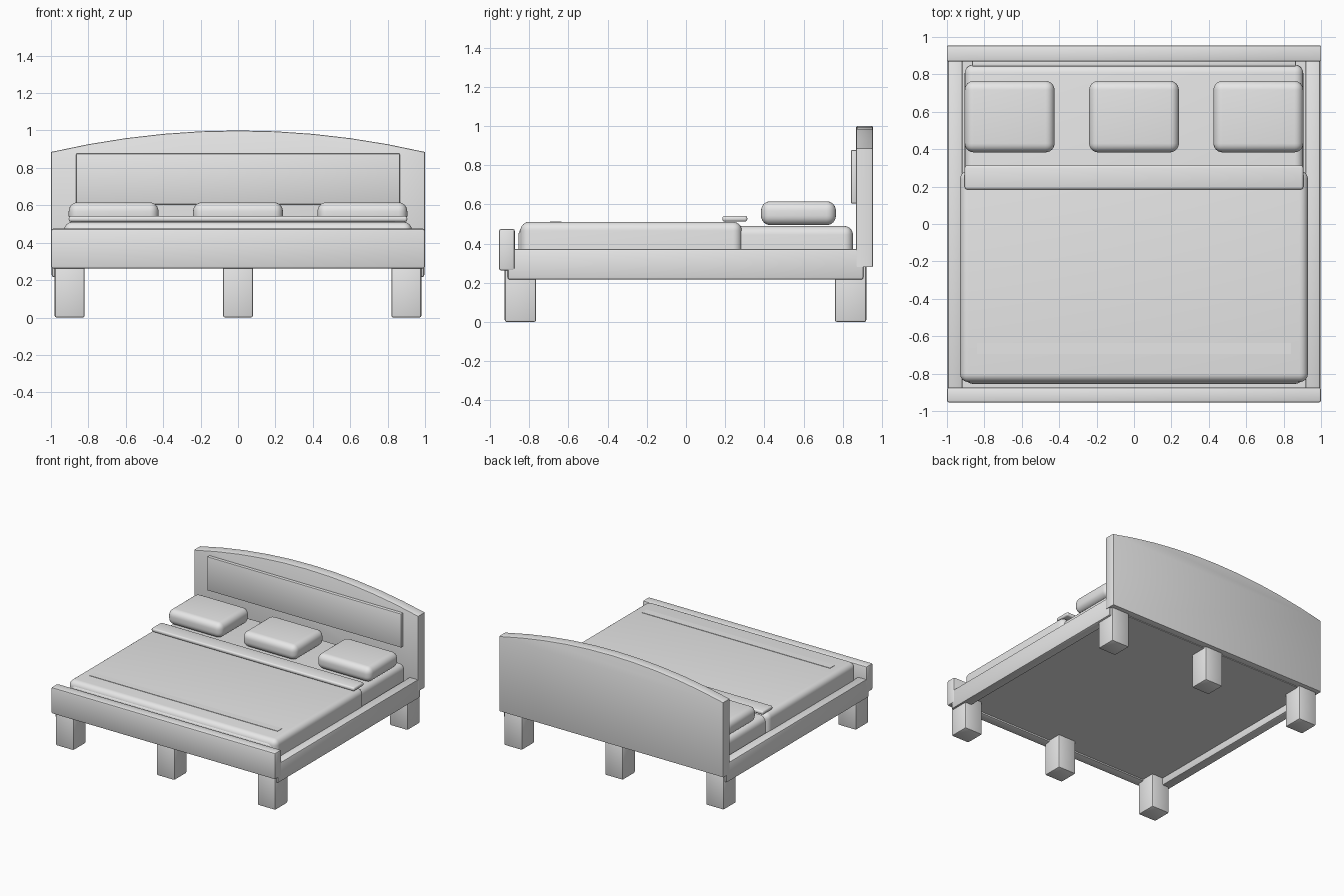
import bpy, bmesh
from mathutils import Vector

cube = bpy.data.objects.get("Cube")
if cube:
    bpy.data.objects.remove(cube, do_unlink=True)

grey = bpy.data.materials.new("plain grey")
grey.use_nodes = True
colour = (0.8, 0.8, 0.8, 1)
grey.diffuse_color = colour
grey.node_tree.nodes["Principled BSDF"].inputs["Base Color"].default_value = colour


def finish(name, bm):
    """Turn a bmesh into a smooth-shaded object."""
    bmesh.ops.recalc_face_normals(bm, faces=bm.faces)
    mesh = bpy.data.meshes.new(name)
    bm.to_mesh(mesh)
    bm.free()
    mesh.materials.append(grey)
    ob = bpy.data.objects.new(name, mesh)
    bpy.context.collection.objects.link(ob)
    bpy.ops.object.select_all(action="DESELECT")
    ob.select_set(True)
    bpy.context.view_layer.objects.active = ob
    bpy.ops.object.shade_smooth_by_angle()
    return ob


def box(name, xs, ys, zs, radius=0.01, segments=2, flat_base=False):
    """Rounded box between pairs of limits; flat_base keeps the bottom edges sharp."""
    bm = bmesh.new()
    bmesh.ops.create_cube(bm, size=1)
    for v in bm.verts:
        v.co = Vector([r[0] if c < 0 else r[1] for c, r in zip(v.co, (xs, ys, zs))])
    if radius:
        edges = [e for e in bm.edges
                 if not (flat_base and all(v.co.z < zs[0] + 0.001 for v in e.verts))]
        bmesh.ops.bevel(bm, geom=edges, offset=radius, segments=segments,
                        profile=0.5, affect="EDGES", clamp_overlap=True)
    return finish(name, bm)


# Headboard: arched outline extruded to thickness, with rounded rims
bm = bmesh.new()
steps = 10
outline = [(-1, 0.28), (1, 0.28)]
for i in range(steps + 1):
    x = 1 - 2 * i / steps
    outline.append((x, 1.0 - 0.115 * x * x))
front = bm.faces.new([bm.verts.new((x, 0.868, z)) for x, z in outline])
ext = bmesh.ops.extrude_face_region(bm, geom=[front])
bmesh.ops.translate(bm, vec=(0, 0.087, 0),
                    verts=[g for g in ext["geom"] if isinstance(g, bmesh.types.BMVert)])
bmesh.ops.recalc_face_normals(bm, faces=bm.faces)
rims = [e for e in bm.edges if abs(e.verts[0].co.y - e.verts[1].co.y) < 0.001]
bmesh.ops.bevel(bm, geom=rims, offset=0.008, segments=2, profile=0.5, affect="EDGES")
finish("headboard", bm)
box("headboard_panel", (-0.865, 0.865), (0.842, 0.875), (0.605, 0.877), 0.005)

# Frame
box("footboard", (-1, 1), (-0.955, -0.873), (0.262, 0.475), 0.012)
box("base_panel", (-0.93, 0.93), (-0.9, 0.9), (0.275, 0.295), 0)
for side, s in (("right", -1), ("left", 1)):
    box(side + "_rail", sorted((s * 0.918, s * 0.996)), (-0.91, 0.905), (0.217, 0.372))

# Legs
for side, x in (("right", -0.9), ("middle", 0), ("left", 0.9)):
    for end, y in (("front", -0.845), ("back", 0.84)):
        box(f"{end}_{side}_leg", (x - 0.08, x + 0.08), (y - 0.08, y + 0.08), (0.005, 0.29))

# Mattress and bedding
box("mattress", (-0.905, 0.905), (-0.855, 0.852), (0.285, 0.49), 0.045, 5, True)
box("blanket", (-0.93, 0.93), (-0.845, 0.285), (0.3, 0.511), 0.045, 6, True)
box("blanket_fold", (-0.905, 0.905), (0.185, 0.313), (0.512, 0.542), 0.012, 3)
box("blanket_stripe", (-0.84, 0.84), (-0.695, -0.635), (0.505, 0.514), 0)

# Pillows
for side, x in (("right", -0.665), ("middle", 0), ("left", 0.665)):
    box(side + "_pillow", (x - 0.24, x + 0.24), (0.383, 0.765), (0.494, 0.616), 0.048, 6)

# Rest the legs on the ground plane
for ob in bpy.context.collection.objects:
    if ob.name.endswith("_leg"):
        for v in ob.data.vertices:
            if v.co.z < 0.1:
                v.co.z -= 0.005
